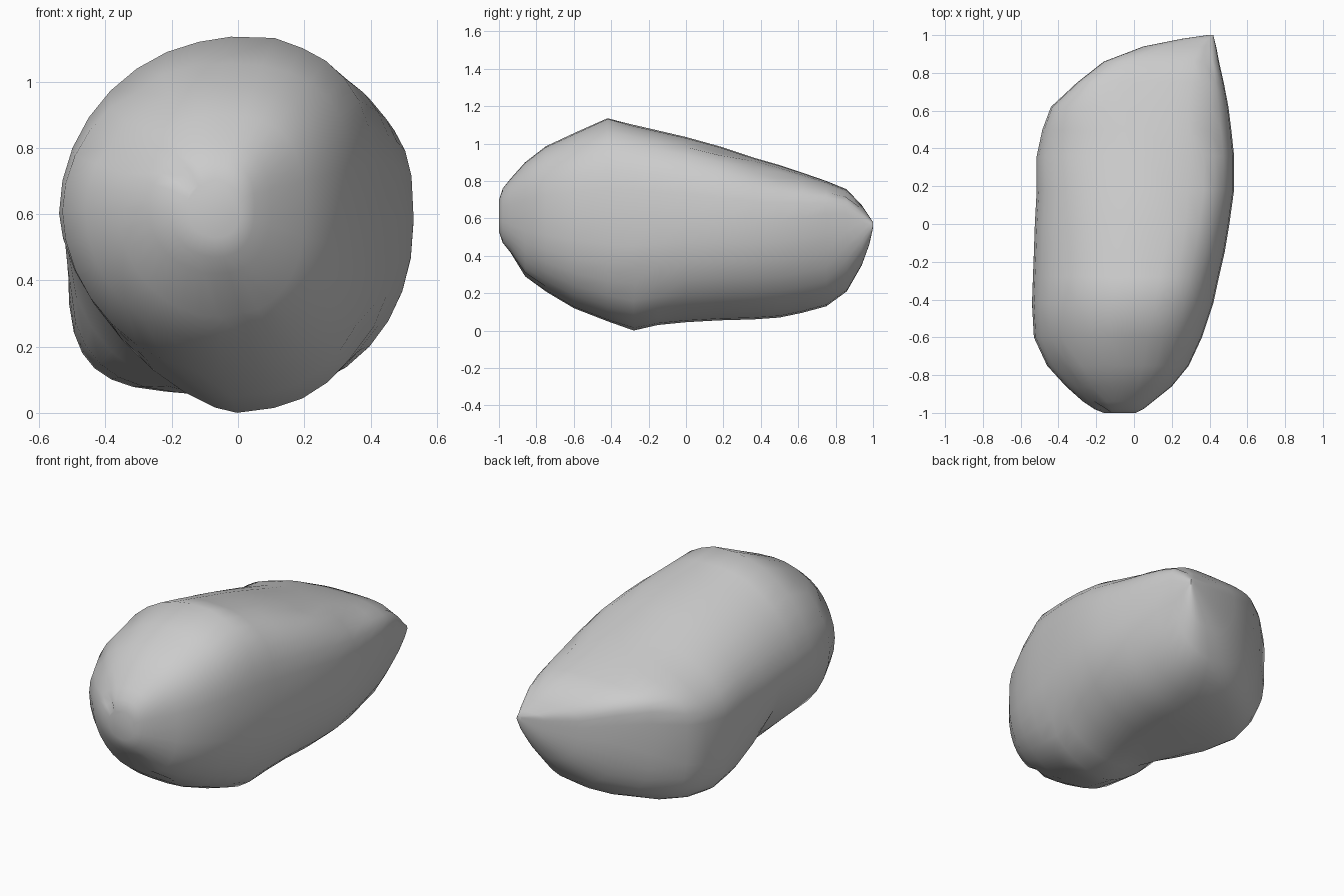
import bpy
import bmesh
import math
from mathutils import Vector

SIDES = 32

# Cross-sections along the length: y, x min, x max, z min, z max
SECTIONS = [
    (-1.0, -.16, .01, .53, .70),
    (-.98, -.21, .05, .47, .76),
    (-.94, -.27, .1, .42, .81),
    (-.86, -.36, .20, .29, .90),
    (-.75, -.46, .29, .21, .985),
    (-.6, -.53, .36, .12, 1.055),
    (-.42, -.54, .42, .05, 1.13),
    (-.28, -.535, .45, .005, 1.1),
    (-.15, -.53, .48, .03, 1.07),
    (0, -.525, .505, .045, 1.035),
    (.18, -.515, .53, .055, .985),
    (.36, -.515, .53, .06, .925),
    (.5, -.485, .515, .07, .885),
    (.62, -.44, .5, .095, .845),
    (.75, -.30, .475, .13, .80),
    (.86, -.16, .45, .21, .755),
    (.94, .05, .435, .35, .67),
    (.98, .25, .425, .46, .61),
    (1.0, .39, .42, .55, .58),
]

# Small chips in the surface
CHIPS = [
    (.42, .52, .85), (.38, .80, .70), (.30, -.32, .30), (-.16, -.94, .73),
    (-.28, -.66, .96), (.28, .16, .97), (-.42, -.75, .80), (.02, -.86, .31),
]


def ease(y, start, end):
    """Smooth ramp from zero to one between two positions along the length."""
    t = min(max((y - start) / (end - start), 0), 1)
    return t * t * (3 - 2 * t)


def fullness(y, right, upper):
    """Roundness of one corner of the section: low is cut away, high is boxy."""
    if upper and right:
        return 2.7 + .2 * ease(y, -.5, .1)
    if upper:
        return 1.95 + 2 * ease(y, .5, .85)
    if right:
        return 2.4 - .25 * ease(y, -.5, .1)
    # The waist lies between the rounded front and the boxy back corner
    waist = -.42 * ease(y, -.75, -.3)
    return 2 + waist + 2.9 * ease(y, -.2, .4) - 2 * ease(y, .55, .9)


def power(value, n):
    return math.copysign(abs(value) ** (2 / n), value)


def section_point(section, angle):
    y, x0, x1, z0, z1 = section
    c, s = math.cos(angle), math.sin(angle)
    n = fullness(y, c >= 0, s >= 0)
    cx = (x0 + x1) / 2 + .04 * (x1 - x0)
    # The widest line lifts into a ridge near the back, then drops to the tip
    ridge = .06 * (ease(y, .4, .8) - ease(y, .84, 1))
    cz = .62 - .03 * (y + 1) + ridge
    width = x1 - cx if c >= 0 else cx - x0
    height = z1 - cz if s >= 0 else cz - z0
    return Vector((cx + width * power(c, n), y, cz + height * power(s, n)))


def build_stone():
    bm = bmesh.new()
    rings = []
    for section in SECTIONS:
        rings.append([bm.verts.new(section_point(section, math.tau * i / SIDES))
                      for i in range(SIDES)])
    # Skin between neighbouring rings, then close both ends
    for a, b in zip(rings, rings[1:]):
        for i in range(SIDES):
            j = (i + 1) % SIDES
            bm.faces.new((a[i], a[j], b[j], b[i]))
    bm.faces.new(rings[0])
    bm.faces.new(rings[-1])
    bmesh.ops.recalc_face_normals(bm, faces=bm.faces)

    # Press the chips in
    centre = Vector((0, 0, .57))
    for chip in CHIPS:
        vert = min(bm.verts, key=lambda v: (v.co - Vector(chip)).length)
        vert.co += (centre - vert.co).normalized() * .02

    mesh = bpy.data.meshes.new("stone")
    bm.to_mesh(mesh)
    bm.free()
    stone = bpy.data.objects.new("stone", mesh)
    bpy.context.collection.objects.link(stone)
    return stone


def add_knob(stone, centre, radius, lift):
    """Raise a soft bump by pushing nearby points up or down."""
    for vert in stone.data.vertices:
        distance = (vert.co - Vector(centre)).length
        vert.co.z += lift * ease(radius - distance, 0, radius)


def make_material(name, colour):
    material = bpy.data.materials.new(name)
    material.use_nodes = True
    material.diffuse_color = colour
    material.node_tree.nodes["Principled BSDF"].inputs["Base Color"].default_value = colour
    return material


default_cube = bpy.data.objects.get("Cube")
if default_cube:
    bpy.data.objects.remove(default_cube, do_unlink=True)

stone = build_stone()
add_knob(stone, (.06, -.42, 1.13), .15, .012)
add_knob(stone, (-.02, -.28, .005), .12, -.005)
stone.data.materials.append(make_material("stone grey", (.6, .6, .6, 1)))

# Smooth shading, keeping the sharp chips crisp
bpy.ops.object.select_all(action="DESELECT")
stone.select_set(True)
bpy.context.view_layer.objects.active = stone
bpy.ops.object.shade_smooth_by_angle(angle=math.radians(40))
